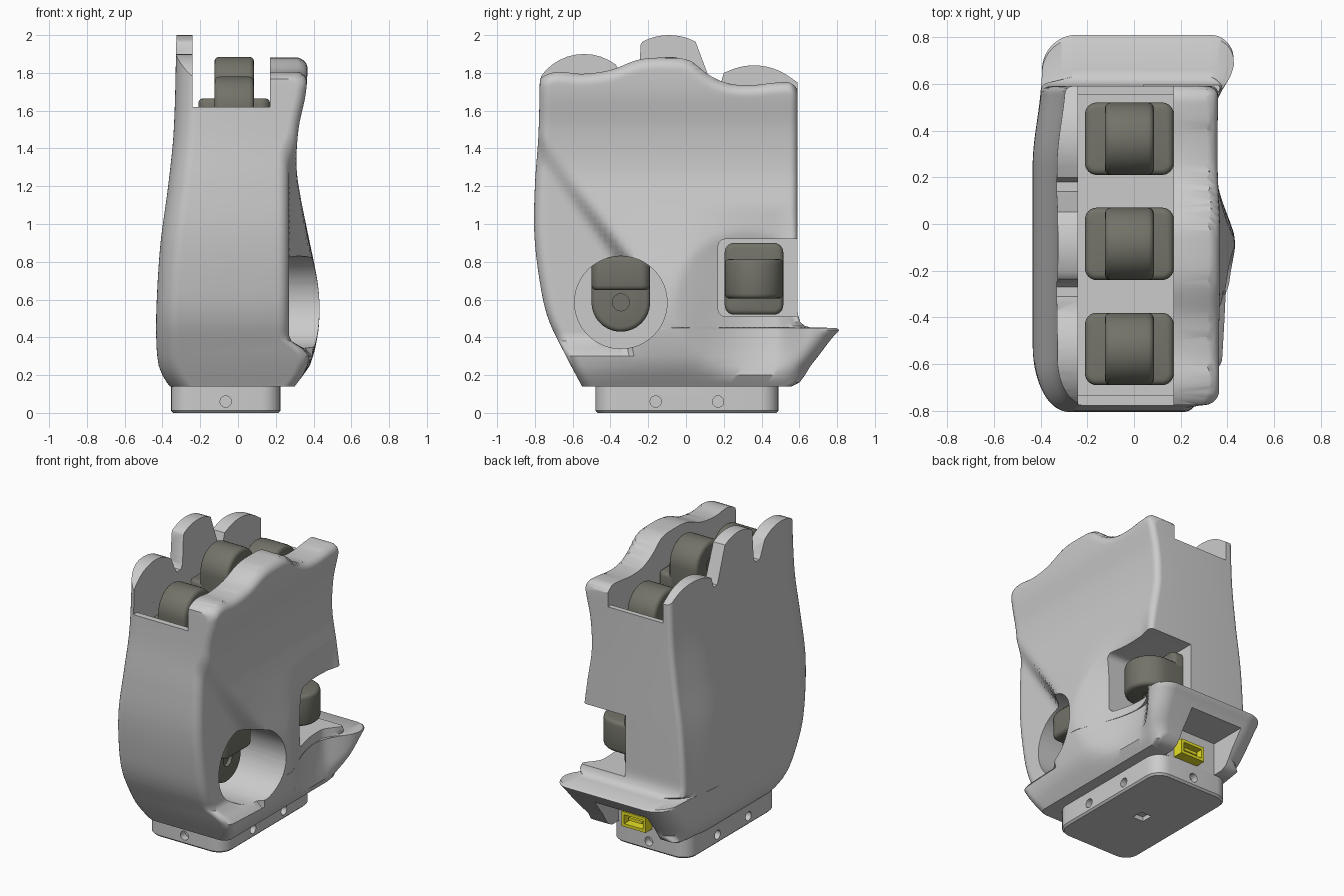
import bpy, bmesh
from math import sin, cos, pi, sqrt, exp, radians
from mathutils import Matrix, Vector

if "Cube" in bpy.data.objects:
    bpy.data.objects.remove(bpy.data.objects["Cube"])


def curve(pts):
    """Smooth interpolation through (t, value) points."""
    def slope(i):
        a, b = pts[max(i - 1, 0)], pts[min(i + 1, len(pts) - 1)]
        return (b[1] - a[1]) / (b[0] - a[0])

    def f(t):
        t = min(max(t, pts[0][0]), pts[-1][0])
        i = next(k for k in range(len(pts) - 1) if t <= pts[k + 1][0])
        (t0, a), (t1, b) = pts[i], pts[i + 1]
        h, u = t1 - t0, (t - t0) / (t1 - t0)
        return ((2*u**3 - 3*u*u + 1) * a + (u**3 - 2*u*u + u) * h * slope(i)
                + (3*u*u - 2*u**3) * b + (u**3 - u*u) * h * slope(i + 1))
    return f


def smooth(t):
    t = min(max(t, 0), 1)
    return t * t * (3 - 2 * t)


def fillet(r, t):
    """Inset of a rounded edge of radius r at distance t from the end."""
    t = min(max(t, 0), r)
    return r - sqrt(max(r * r - (r - t) ** 2, 0))


def make(name, rings, mat=None):
    """Closed mesh lofted through equal-length rings of points."""
    bm = bmesh.new()
    rows = [[bm.verts.new(p) for p in ring] for ring in rings]
    n = len(rows[0])
    for a, b in zip(rows, rows[1:]):
        for i in range(n):
            bm.faces.new((a[i], a[(i + 1) % n], b[(i + 1) % n], b[i]))
    bm.faces.new(rows[0][::-1])
    bm.faces.new(rows[-1])
    bmesh.ops.recalc_face_normals(bm, faces=bm.faces)
    me = bpy.data.meshes.new(name)
    bm.to_mesh(me)
    bm.free()
    ob = bpy.data.objects.new(name, me)
    bpy.context.collection.objects.link(ob)
    if mat:
        me.materials.append(mat)
    return ob


def prism(name, profile, x0, x1, mat=None):
    return make(name, [[(x, y, z) for y, z in profile] for x in (x0, x1)], mat)


def arc(cy, cz, r, a0=0, a1=360, n=12):
    return [(cy + r * cos(radians(a0 + (a1 - a0) * i / n)),
             cz + r * sin(radians(a0 + (a1 - a0) * i / n))) for i in range(n + 1)]


def circle(cy, cz, r, n=48):
    return arc(cy, cz, r, 0, 360, n)[:-1]


def rrect(y0, y1, z0, z1, r, n=6):
    return (arc(y1 - r, z1 - r, r, 0, 90, n) + arc(y0 + r, z1 - r, r, 90, 180, n)
            + arc(y0 + r, z0 + r, r, 180, 270, n) + arc(y1 - r, z0 + r, r, 270, 360, n))


def activate(ob):
    bpy.ops.object.select_all(action='DESELECT')
    ob.select_set(True)
    bpy.context.view_layer.objects.active = ob


def apply(ob, kind, **props):
    m = ob.modifiers.new(kind, kind)
    for k, v in props.items():
        setattr(m, k, v)
    activate(ob)
    bpy.ops.object.modifier_apply(modifier=m.name)


def cut(ob, *cutters):
    for c in cutters:
        apply(ob, 'BOOLEAN', operation='DIFFERENCE', solver='EXACT', object=c)
        bpy.data.objects.remove(c)


def shade(ob, angle=35):
    activate(ob)
    bpy.ops.object.shade_smooth_by_angle(angle=radians(angle))


def material(name, col):
    m = bpy.data.materials.new(name)
    m.diffuse_color = (*col, 1)
    m.use_nodes = True
    m.node_tree.nodes["Principled BSDF"].inputs["Base Color"].default_value = m.diffuse_color
    return m


key_mat = material("key_olive", (0.17, 0.17, 0.14))
port_mat = material("port_yellow", (0.8, 0.75, 0.02))

# Body outline curves over height
left = curve([(.14, -.36), (.18, -.39), (.25, -.42), (.4, -.433), (.6, -.43), (.9, -.41),
              (1.2, -.37), (1.5, -.34), (2.05, -.325)])
right = curve([(.14, .30), (.18, .33), (.25, .38), (.4, .42), (.55, .432), (.7, .42), (.95, .37),
               (1.15, .33), (1.3, .31), (1.5, .32), (1.7, .36), (1.9, .37), (2.05, .37)])
front = curve([(.14, -.55), (.3, -.635), (.5, -.73), (.7, -.775), (.95, -.803), (1.2, -.8),
               (1.5, -.78), (2.05, -.77)])
back_rows = [(.14, .56), (.16, .60), (.2, .63), (.25, .66), (.3, .70), (.34, .73), (.38, .76),
             (.41, .785), (.43, .805), (.44, .81), (.45, .795), (.452, .66), (.46, .63),
             (.48, .605), (.52, .593)]
back_rows += [(.52 + .03 * i, .59) for i in range(1, 37)]
back_rows += [(1.62 + .012 * i, .59) for i in range(24)] + [(2.05, .59)]
# Wavy rim of the right wall
rim = curve([(-.8, 1.74), (-.76, 1.78), (-.68, 1.805), (-.55, 1.795), (-.4, 1.815), (-.25, 1.87),
             (-.1, 1.88), (.02, 1.865), (.12, 1.79), (.22, 1.745), (.34, 1.735), (.5, 1.75),
             (.56, 1.745), (.6, 1.70)])


def right_surface(y, z):
    r = right(z)
    if z < 1.2:  # bulge beside the thumb hole and flare at the lip
        base = min(r, .34)
        f = exp(-((y + .05) / (.8 if y < -.05 else .3)) ** 2)
        r = base + (r - base) * max(f, smooth((y - .45) / .2))
    d2 = ((y - .32) ** 2 + (z - .58) ** 2) / .38 ** 2
    r -= .06 * max(0, 1 - d2)  # dish around the side notch
    # scooped front area left of the diagonal crease
    d = min((-(y + .28) * .67 - (z - .83) * .5) / .836, -.27 - y, z - .30)
    m = smooth(d / .1)
    r += (min(r, .27) - r) * m
    return r - fillet(.06, rim(y) - z)


# Body shell
N = 72
rings = []
for z, yb in back_rows:
    yf = front(z)
    lip = yb > .62
    ys = [yf + (yb - yf) * (.5 - .5 * cos(pi * i / N)) for i in range(N + 1)]
    R = [(right_surface(y, z) - fillet(.06, y - yf) - fillet(.1 if lip else .04, yb - y), y, z)
         for y in ys]
    L = [(left(z) + .6 * fillet(.2, y - yf) + fillet(.15 if lip else .03, yb - y)
          + .04 * smooth((y - .25) / .4), y, z) for y in ys]
    rings.append(R + L[::-1])
body = make("grip_body", rings)

# Channel, lobed left wall, wavy right wall, key openings and port recess
lobes = ([(-1, 1.78), (-.77, 1.78)] + arc(-.54, 1.62, .28, 145, 53, 10) + [(-.33, 1.76), (-.31, 1.73),
         (-.27, 1.73), (-.25, 1.76), (-.24, 1.95)] + arc(-.09, 1.70, .30, 118, 62, 10)
         + [(.12, 1.78), (.14, 1.73), (.18, 1.73), (.2, 1.80)] + arc(.36, 1.52, .32, 110, 55, 10)
         + [(.59, 1.75), (1, 1.74), (1, 2.4), (-1, 2.4)])
wave = [(-1 + .025 * i, rim(-1 + .025 * i)) for i in range(81)] + [(1, 2.4), (-1, 2.4)]
box = lambda y0, y1, z0, z1: [(y0, z0), (y1, z0), (y1, z1), (y0, z1)]
cut(body,
    prism("c", box(-1.2, 1.2, 1.62, 2.3), -.24, .17),
    prism("c", lobes, -1, -.23),
    prism("c", wave, .16, 1),
    prism("c", box(-.735, .555, 1.38, 1.7), -.2399, .1699),
    prism("c", circle(-.345, .585, .245), -.12, 1),
    prism("c", rrect(.17, 1.2, .51, .92, .04), .04, 1),
    prism("c", box(.49, 1.2, .05, .36), -.23, .16))
shade(body)

# Base collar with screw holes and a small socket underneath
collar = make("base_collar", [[(x, y, z) for x, y in rrect(-.355 + i, .225 - i, -.48 + i, .49 - i, .1 - i)]
                              for z, i in ((0, .012), (.012, 0), (.17, 0))])
cut(collar, *[prism("c", circle(y, .06, .03, 20), a, b) for y in (-.16, .17)
              for a, b in ((.17, .4), (-.5, -.3))])
for y0, y1 in ((-.6, -.43), (.44, .6)):
    cut(collar, make("c", [[(-.065 + u, y, v) for u, v in circle(0, .06, .03, 20)] for y in (y0, y1)]))
cut(collar, prism("c", box(-.04, .04, -.1, .03), -.105, -.025))
shade(collar)

# Yellow connector port in the recess under the lip
port = prism("connector_port", box(.44, .56, .15, .25), -.09, .09, port_mat)
cut(port, prism("c", box(.48, .7, .17, .23), -.07, .07))
prism("port_tongue", box(.46, .54, .19, .21), -.05, .05, port_mat)


# Keys: rounded cap on a wider base, cap top at the local origin
def key(name, matrix):
    cap = prism(name + "_cap", arc(0, -.155, .155, 0, 180, 28) + [(-.155, -.4), (.155, -.4)],
                -.105, .105, key_mat)
    apply(cap, 'BEVEL', width=.025, segments=3, limit_method='ANGLE', angle_limit=radians(40))
    cut(cap, prism("c", circle(0, -.155, .045, 24), .08, .2),
        prism("c", circle(0, -.155, .045, 24), -.2, -.08))
    base = make(name + "_base", [[(x, y, z) for x, y in rrect(-.19, .19, -.155, .155, .05)]
                                 for z in (-.4, -.22)], key_mat)
    apply(base, 'BEVEL', width=.025, segments=3, limit_method='ANGLE', angle_limit=radians(40))
    for ob in (cap, base):
        ob.matrix_world = matrix
        shade(ob)


def frame(origin, x, z):
    x, z = Vector(x), Vector(z)
    m = Matrix((x, z.cross(x), z)).transposed().to_4x4()
    m.translation = origin
    return m


for i, (y, top) in enumerate(((-.535, 1.78), (-.085, 1.885), (.365, 1.73))):
    key(f"finger_key_{i + 1}", frame((-.02, y, top), (1, 0, 0), (0, 0, 1)))
key("side_key", frame((.33, .36, .71), (0, 0, 1), (1, 0, 0)))
key("thumb_key", frame((.06, -.345, .43), (1, 0, 0), (0, 0, -1)))
